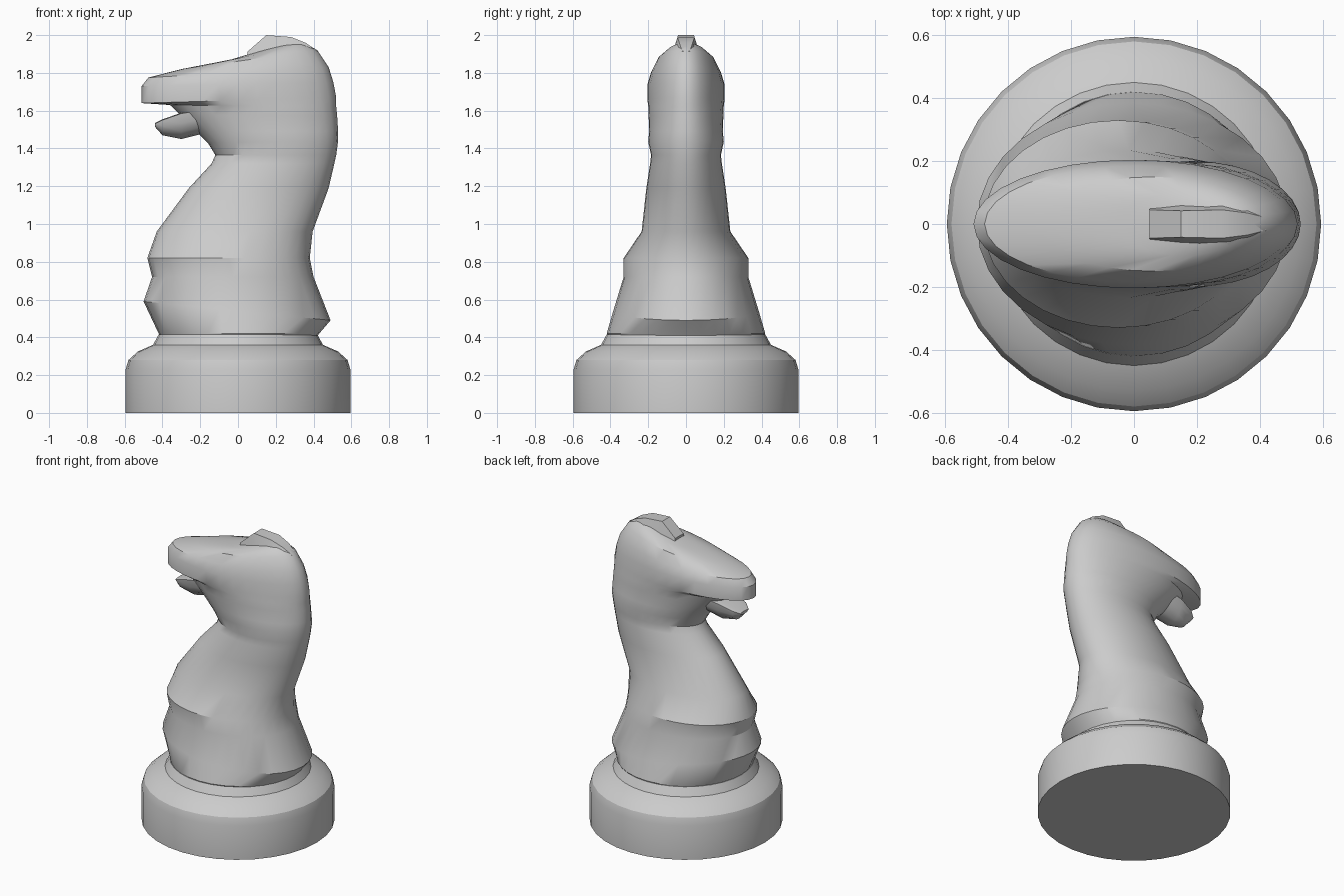
import bpy
import bmesh
import math

old_cube = bpy.data.objects.get("Cube")
if old_cube:
    bpy.data.objects.remove(old_cube, do_unlink=True)

GREY = (0.6, 0.6, 0.6, 1.0)
material = bpy.data.materials.new("plain grey")
material.use_nodes = True
material.diffuse_color = GREY
material.node_tree.nodes["Principled BSDF"].inputs["Base Color"].default_value = GREY


def loft(name, rings, angle=30):
    """Skin a list of closed point rings, cap both ends and smooth the result."""
    bm = bmesh.new()
    loops = [[bm.verts.new(point) for point in ring] for ring in rings]
    count = len(loops[0])
    for lower, upper in zip(loops, loops[1:]):
        for i in range(count):
            j = (i + 1) % count
            bm.faces.new((lower[i], lower[j], upper[j], upper[i]))
    bm.faces.new(list(reversed(loops[0])))
    bm.faces.new(loops[-1])
    bmesh.ops.recalc_face_normals(bm, faces=bm.faces[:])
    mesh = bpy.data.meshes.new(name)
    bm.to_mesh(mesh)
    bm.free()
    mesh.materials.append(material)
    part = bpy.data.objects.new(name, mesh)
    bpy.context.collection.objects.link(part)
    bpy.ops.object.select_all(action="DESELECT")
    part.select_set(True)
    bpy.context.view_layer.objects.active = part
    bpy.ops.object.shade_smooth_by_angle(angle=math.radians(angle))
    return part


def slice_ring(front_x, front_z, back_x, back_z, half_width, sides=32):
    """Tilted ellipse running from a front point to a back point."""
    ring = []
    for i in range(sides):
        turn = math.tau * i / sides
        blend = (1 + math.cos(turn)) / 2
        ring.append((front_x + (back_x - front_x) * blend,
                     half_width * math.sin(turn),
                     front_z + (back_z - front_z) * blend))
    return ring


def upright_ring(x, top, bottom, top_half, bottom_half):
    """Trapezoid across the body, used for parts lofted along x."""
    return [(x, -bottom_half, bottom), (x, bottom_half, bottom),
            (x, top_half, top), (x, -top_half, top)]


def jaw_ring(x, top, bottom, half_width, sides=16):
    """Flat-topped rounded section across the jaw."""
    ring = []
    for i in range(sides):
        turn = math.tau * i / sides
        rise = max(math.sin(turn), -1)
        height = top if rise >= 0 else top + (top - bottom) * rise
        ring.append((x, half_width * math.cos(turn), height + 0.004 * max(rise, 0)))
    return ring


# Round foot with a rolled shoulder
base_profile = [(0.595, 0), (0.595, 0.23), (0.58, 0.28), (0.53, 0.325),
                (0.45, 0.36), (0.42, 0.415)]
loft("round_base", [slice_ring(-r, z, r, z, r) for r, z in base_profile])

# Chest, neck and head: front x, front z, back x, back z, half width
body_slices = [
    (-0.40, 0.38, 0.40, 0.38, 0.40),
    (-0.42, 0.42, 0.43, 0.42, 0.42),
    (-0.50, 0.59, 0.49, 0.49, 0.385),
    (-0.455, 0.72, 0.40, 0.72, 0.33),
    (-0.48, 0.82, 0.38, 0.82, 0.33),
    (-0.43, 0.96, 0.395, 0.96, 0.235),
    (-0.26, 1.19, 0.48, 1.19, 0.21),
    (-0.14, 1.32, 0.51, 1.32, 0.19),
    (-0.12, 1.365, 0.52, 1.365, 0.185),
    (-0.16, 1.43, 0.53, 1.44, 0.20),
    (-0.22, 1.49, 0.53, 1.49, 0.195),
    (-0.31, 1.58, 0.525, 1.57, 0.198),
    (-0.36, 1.63, 0.52, 1.62, 0.20),
    (-0.51, 1.64, 0.52, 1.67, 0.204),
    (-0.51, 1.73, 0.505, 1.75, 0.204),
    (-0.475, 1.775, 0.48, 1.83, 0.185),
    (-0.30, 1.82, 0.42, 1.92, 0.15),
    (-0.04, 1.87, 0.36, 1.955, 0.10),
    (0.06, 1.90, 0.31, 1.97, 0.05),
]
loft("neck_and_head", [slice_ring(*row) for row in body_slices])

# Lower jaw jutting out under the open mouth
jaw_slices = [
    (-0.44, 1.53, 1.515, 0.045),
    (-0.40, 1.55, 1.47, 0.075),
    (-0.30, 1.585, 1.45, 0.10),
    (-0.20, 1.60, 1.475, 0.11),
    (-0.08, 1.60, 1.48, 0.11),
]
loft("lower_jaw", [jaw_ring(*row) for row in jaw_slices])

# Raised forelock on the crown
tuft_slices = [
    (0.05, 1.912, 1.86, 0.045, 0.055),
    (0.15, 2.0, 1.86, 0.042, 0.072),
    (0.28, 1.99, 1.86, 0.045, 0.085),
    (0.36, 1.958, 1.86, 0.035, 0.08),
    (0.42, 1.915, 1.86, 0.02, 0.05),
]
loft("forelock", [upright_ring(*row) for row in tuft_slices], angle=40)
